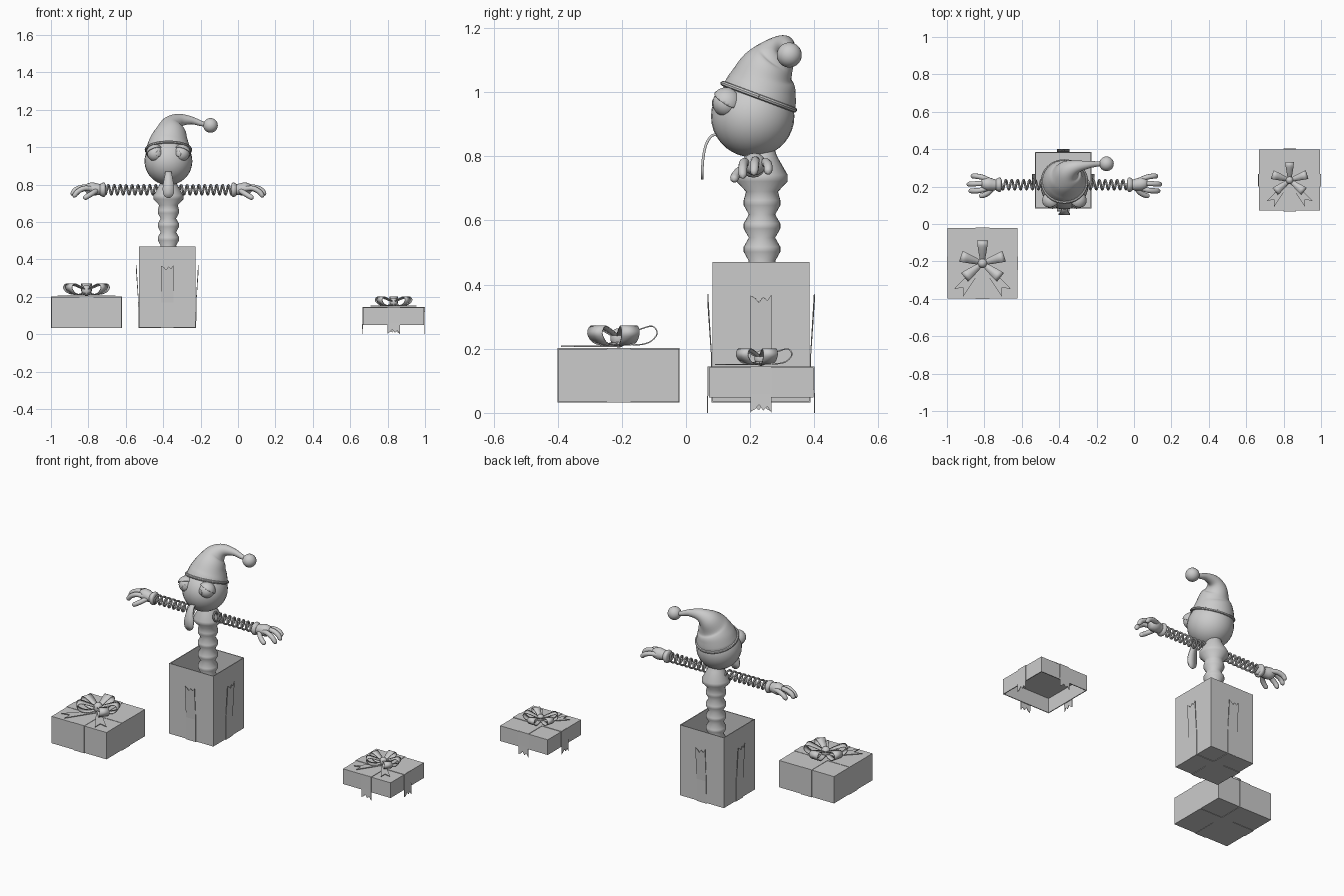
import bpy, bmesh, math
from mathutils import Vector as V, Matrix

old = bpy.data.objects.get("Cube")
if old:
    bpy.data.objects.remove(old)

grey = bpy.data.materials.new("plain grey")
grey.use_nodes = True
TONE = (0.6, 0.6, 0.6, 1)
grey.diffuse_color = TONE
grey.node_tree.nodes["Principled BSDF"].inputs["Base Color"].default_value = TONE


def finish(name, bm, smooth=True, thick=0, offset=0, limit=38):
    """Turn a bmesh into a named object, with sharp creases and optional thickness."""
    bmesh.ops.recalc_face_normals(bm, faces=bm.faces[:])
    for f in bm.faces:
        f.smooth = smooth
    for e in bm.edges:
        e.smooth = e.calc_face_angle(0) < math.radians(limit)
    me = bpy.data.meshes.new(name)
    bm.to_mesh(me)
    bm.free()
    me.materials.append(grey)
    ob = bpy.data.objects.new(name, me)
    bpy.context.scene.collection.objects.link(ob)
    if thick:
        m = ob.modifiers.new("thickness", "SOLIDIFY")
        m.thickness, m.offset = thick, offset
    return ob


def refine(keys, n):
    """Catmull-Rom resampling of tuples."""
    k = [keys[0]] + list(keys) + [keys[-1]]
    out = []
    for i in range(1, len(k) - 2):
        for j in range(n):
            t = j / n
            out.append([(2 * b + (c - a) * t + (2 * a - 5 * b + 4 * c - d) * t * t
                         + (3 * b - a - 3 * c + d) * t ** 3) / 2
                        for a, b, c, d in zip(*k[i - 1:i + 3])])
    return out + [list(keys[-1])]


def sweep(name, keys, sides=12, n=5, start=None, limit=38):
    """Round tube through (x, y, z, radius) keys."""
    rows = refine(keys, n) if n > 1 else keys
    pts = [V(r[:3]) for r in rows]
    bm = bmesh.new()
    rings, last = [], V((0, 0, 1))
    frame = Matrix.Identity(3)
    for i, p in enumerate(pts):
        t = (pts[min(i + 1, len(pts) - 1)] - pts[max(i - 1, 0)]).normalized()
        if start and i == 0:
            t = V(start).normalized()
        frame = last.rotation_difference(t).to_matrix() @ frame
        last = t
        rings.append([bm.verts.new(p + frame @ V((math.cos(a), math.sin(a), 0)) * max(rows[i][3], .0005))
                      for a in (math.tau * s / sides for s in range(sides))])
    for a, b in zip(rings, rings[1:]):
        for s in range(sides):
            q = (s + 1) % sides
            bm.faces.new((a[s], a[q], b[q], b[s]))
    bm.faces.new(rings[0])
    bm.faces.new(rings[-1])
    return finish(name, bm, limit=limit)


def ball(name, c, r, cut=None, depth=0, thick=0):
    """Ellipsoid; cut keeps only the part beyond a plane."""
    bm = bmesh.new()
    bmesh.ops.create_uvsphere(bm, u_segments=28, v_segments=18, radius=1)
    if cut:
        bmesh.ops.bisect_plane(bm, geom=bm.verts[:] + bm.edges[:] + bm.faces[:],
                               plane_co=V(cut).normalized() * depth, plane_no=V(cut), clear_inner=True)
    bmesh.ops.transform(bm, matrix=Matrix.LocRotScale(V(c), None, V(r)), verts=bm.verts[:])
    return finish(name, bm, thick=thick)


def box(name, lo, hi, open_dir=0):
    """Box between corners; open_dir 1 opens the top, -1 the bottom."""
    lo, hi = V(lo), V(hi)
    bm = bmesh.new()
    bmesh.ops.create_cube(bm, size=1)
    bmesh.ops.transform(bm, matrix=Matrix.LocRotScale((lo + hi) / 2, None, hi - lo), verts=bm.verts[:])
    if open_dir:
        bm.normal_update()
        bmesh.ops.delete(bm, geom=[f for f in bm.faces if f.normal.z * open_dir > .9], context="FACES")
    return finish(name, bm, False, .007 if open_dir else 0, -1)


def strip(name, rows, thick=.004):
    """Ribbon from (point, half side vector) rows."""
    bm = bmesh.new()
    pairs = [(bm.verts.new(p - s), bm.verts.new(p + s)) for p, s in rows]
    for a, b in zip(pairs, pairs[1:]):
        bm.faces.new((a[0], a[1], b[1], b[0]))
    return finish(name, bm, True, thick)


def bow(prefix, c, k):
    """Five standing loops, two notched tails and a knot."""
    loop = refine([(.01, .02, .012), (.05, .01, .018), (.095, .018, .026), (.12, .045, .029),
                   (.105, .068, .028), (.065, .058, .022), (.01, .035, .012)], 4)
    for i, deg in enumerate((90, 18, 162, 322, 218)):
        a = math.radians(deg)
        d, s = V((math.cos(a), math.sin(a), 0)), V((-math.sin(a), math.cos(a), 0))
        strip(f"{prefix}_bow_loop_{i + 1}", [(c + (d * r + V((0, 0, z))) * k, s * w * k) for r, z, w in loop])
    for side, deg in (("left", 309), ("right", 231)):
        a = math.radians(deg)
        rot = Matrix.Translation(c + V((0, 0, .006))) @ Matrix.Rotation(a, 4, "Z") @ Matrix.Scale(k, 4)
        bm = bmesh.new()
        out = [(0, -.012), (.1, -.022), (.205, -.032), (.165, 0), (.205, .032), (.1, .022), (0, .012)]
        bm.faces.new([bm.verts.new(rot @ V((x, y, 0))) for x, y in out])
        finish(f"{prefix}_bow_tail_{side}", bm, False, .004)
    ball(f"{prefix}_bow_knot", c + V((0, 0, .032 * k)), (.026 * k, .026 * k, .03 * k))


def torn_ribbons(prefix, c, half, z0, zm, z1, flare, w=.033):
    """Ribbon ends with ragged tips on the four sides of a box."""
    up = 1 if z1 > z0 else -1
    for i, side in enumerate(("left", "back", "right", "front")):
        rot = Matrix.Translation(c) @ Matrix.Rotation(i * math.pi / 2, 4, "Z")
        bm = bmesh.new()
        vert = lambda u, d, z: bm.verts.new(rot @ V((half + d, u * w, z)))
        a, b = vert(-1, .002, z0), vert(1, .002, z0)
        m, n = vert(-1, .003, zm), vert(1, .003, zm)
        tip = [vert(u, flare, z1 - up * dz) for u, dz in
               ((1, 0), (.6, .02), (.2, .008), (-.2, .026), (-.55, .012), (-1, .004))]
        bm.faces.new((a, b, n, m))
        bm.faces.new([m, n] + tip)
        finish(f"{prefix}_ribbon_{side}", bm, False, .003)


# Closed gift with crossed ribbon
GX, GY = -.81, -.21
box("gift_box", (GX - .188, GY - .188, .034), (GX + .188, GY + .188, .2))
box("gift_ribbon_lengthwise", (GX - .037, GY - .19, .032), (GX + .037, GY + .19, .202))
box("gift_ribbon_crosswise", (GX - .19, GY - .037, .032), (GX + .19, GY + .037, .202))
bow("gift", V((GX, GY, .202)), 1)

# Tall open box with torn ribbon
CX, CY = -.378, .234
box("tall_box", (CX - .151, CY - .151, .035), (CX + .151, CY + .151, .47), 1)
box("tall_ribbon_under_a", (CX - .033, CY - .153, .032), (CX + .033, CY + .153, .036))
box("tall_ribbon_under_b", (CX - .153, CY - .033, .032), (CX + .153, CY + .033, .036))
torn_ribbons("tall", V((CX, CY, 0)), .151, .033, .17, .37, .015)

# Loose lid
LX, LY = .832, .234
box("lid", (LX - .163, LY - .163, .048), (LX + .163, LY + .163, .142), -1)
box("lid_ribbon_a", (LX - .033, LY - .165, .14), (LX + .033, LY + .165, .145))
box("lid_ribbon_b", (LX - .165, LY - .033, .14), (LX + .165, LY + .033, .145))
torn_ribbons("lid", V((LX, LY, 0)), .163, .144, .06, 0, .004)
bow("lid", V((LX, LY, .145)), .8)

# Bellows body with shoulders
HX, BY = -.372, .237
body = [(HX, BY, .042, .04)]
for i in range(9):
    z = .075 + .0725 * i
    body += [(HX, BY, z - .008, .057), (HX, BY, z + .008, .057), (HX, BY, z + .036, .041)]
body = body[:-1] + [(HX, BY, .69, .05), (HX, BY, .722, .08), (HX, BY, .742, .08), (HX, BY, .8, .047), (HX, BY, .82, .04)]
sweep("bellows_body", [p for i, p in enumerate(body) if i < len(body) - 5 or p[2] > .68], 28, 1, limit=60)

# Head and face
ball("head", (HX, .208, .925), (.128, .13, .128))
for side, s in (("left", 1), ("right", -1)):
    eye = V((HX + s * .07, .126, .966))
    ball(f"eyeball_{side}", eye, (.043, .043, .043))
    ball(f"eyelid_{side}", eye, (.047, .047, .047), (s * .3, .45, .8), .2, .004)
    ball(f"pupil_{side}", eye, (.0445, .0445, .0445), (-s * .45, -1, -.05), .93, .002)
tongue = refine([(.1, .866, .012), (.08, .864, .016), (.062, .835, .022), (.053, .79, .03),
                 (.051, .755, .029), (.051, .737, .02), (.051, .728, .006)], 4)
strip("tongue", [(V((HX, y, z)), V((w, 0, 0))) for y, z, w in tongue], .008)

# Floppy hat with rolled brim and pompom
sweep("hat", [(HX, .227, .985, .119), (-.368, .238, 1.025, .108), (-.36, .253, 1.07, .088),
              (-.348, .283, 1.115, .062), (-.31, .305, 1.143, .036), (-.25, .316, 1.143, .021),
              (-.195, .321, 1.126, .014), (-.15, .322, 1.116, .01)], 28, 6, (0, .35, .94))
tilt = Matrix.Rotation(-math.atan2(.35, .94), 3, "X")
brim = [tilt @ V((math.cos(a), math.sin(a), 0)) * .119 + V((HX, .227, .986))
        for a in (math.tau * i / 40 for i in range(41))]
sweep("hat_brim", [(*p, .008) for p in brim], 8, 1)
ball("pompom", (-.147, .322, 1.116), (.039, .039, .039))

# Spring arms and gloved hands
AY, AZ = .21, .772
for side, s in (("left", 1), ("right", -1)):
    def arm(keys):
        return [(HX + s * x, AY + y, AZ + z, r) for x, y, z, r in keys]
    coil = [(.06 + .285 * i / 144, .025 * math.cos(math.tau * i / 16), .025 * math.sin(math.tau * i / 16), .006)
            for i in range(145)]
    sweep(f"arm_spring_{side}", arm(coil), 8, 1)
    sweep(f"cuff_{side}", arm([(.335, 0, 0, .022), (.34, 0, 0, .036), (.352, 0, 0, .038), (.365, 0, 0, .03)]), 16, 3)
    sweep(f"palm_{side}", arm([(.355, 0, 0, .026), (.38, 0, .002, .031), (.41, .004, .004, .035),
                               (.435, .006, .004, .027), (.45, .006, .002, .006)]), 16)
    fingers = {"first_finger": [(.41, -.018, .005), (.45, -.03, .008), (.485, -.033, -.01), (.503, -.033, -.032)],
               "middle_finger": [(.41, .006, .01), (.455, .006, .014), (.495, .004, 0), (.513, .002, -.022)],
               "last_finger": [(.405, .025, .005), (.44, .04, .008), (.475, .046, -.003), (.492, .046, -.02)],
               "thumb": [(.385, -.018, -.005), (.405, -.042, -.018), (.43, -.056, -.033), (.448, -.06, -.044)]}
    for name, path in fingers.items():
        keys = [(*p, r) for p, r in zip(path, (.014, .014, .014, .012))]
        end = [a + (a - b) * .35 for a, b in zip(path[-1], path[-2])]
        sweep(f"{name}_{side}", arm(keys + [(*end, .002)]), 10, 4)
